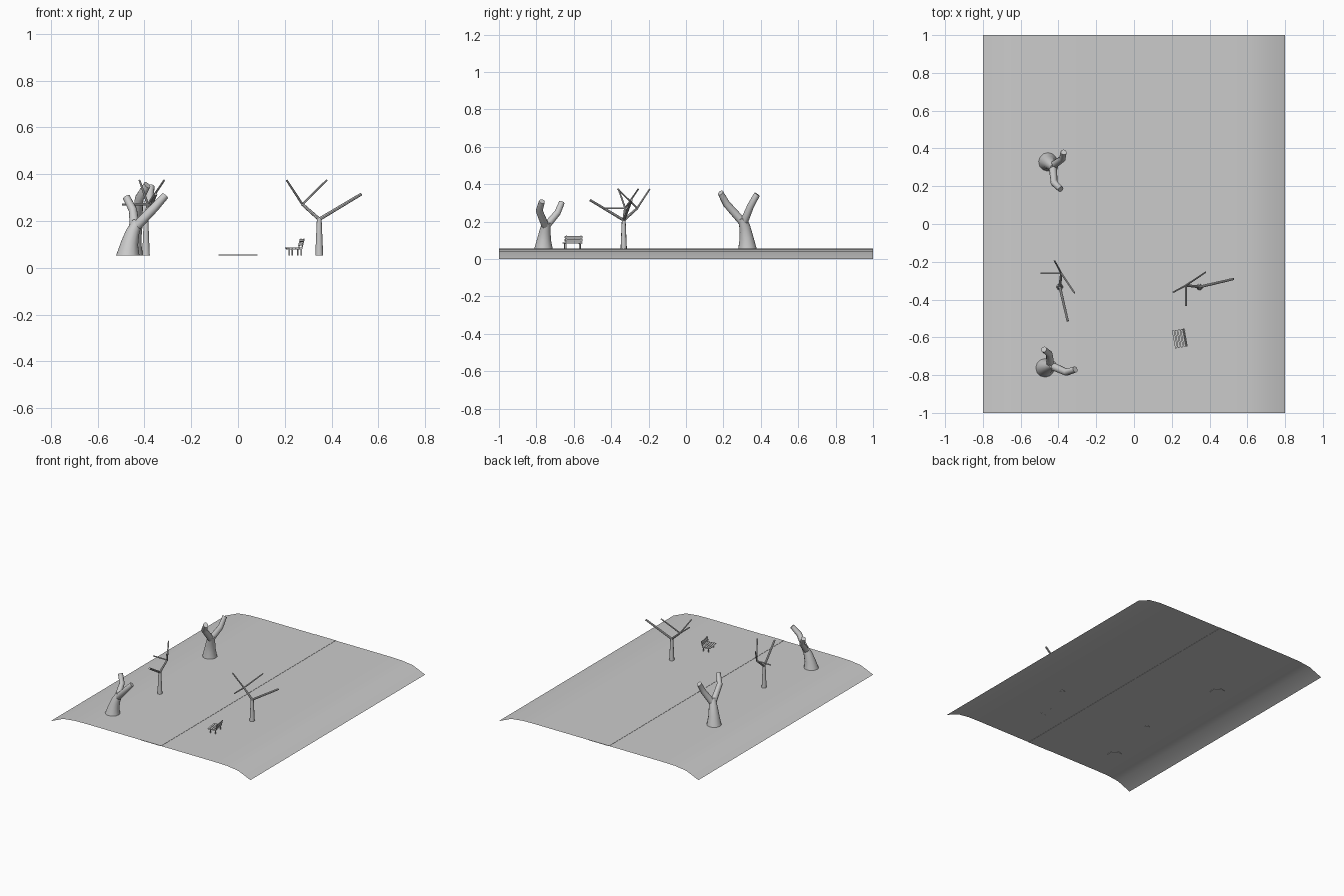
import bpy, bmesh, math
from mathutils import Vector, Matrix

if "Cube" in bpy.data.objects:
    bpy.data.objects.remove(bpy.data.objects["Cube"])

GROUND = 0.055


def make_object(name, bm, smooth=False):
    bmesh.ops.recalc_face_normals(bm, faces=bm.faces)
    mesh = bpy.data.meshes.new(name)
    bm.to_mesh(mesh)
    bm.free()
    ob = bpy.data.objects.new(name, mesh)
    bpy.context.collection.objects.link(ob)
    if smooth:
        bpy.ops.object.select_all(action='DESELECT')
        ob.select_set(True)
        bpy.context.view_layer.objects.active = ob
        bpy.ops.object.shade_smooth_by_angle(angle=math.radians(40))
    return ob


def add_tube(bm, path, radii, sides, upright_start=False):
    """Tapered capped tube through the path points."""
    pts = [Vector(p) for p in path]
    rings = []
    for i, (p, r) in enumerate(zip(pts, radii)):
        before = (p - pts[i - 1]).normalized() if i else Vector()
        after = (pts[i + 1] - p).normalized() if i < len(pts) - 1 else Vector()
        t = (before + after).normalized()
        if upright_start and i == 0:
            t = Vector((0, 0, 1))
        # swing the ring from vertical to the path direction
        q = Vector((0, 0, 1)).rotation_difference(t)
        ring = []
        for k in range(sides):
            a = 2 * math.pi * k / sides
            ring.append(bm.verts.new(p + q @ Vector((r * math.cos(a), r * math.sin(a), 0))))
        rings.append(ring)
    for a, b in zip(rings, rings[1:]):
        for k in range(sides):
            j = (k + 1) % sides
            bm.faces.new((a[k], a[j], b[j], b[k]))
    bm.faces.new(rings[0][::-1])
    bm.faces.new(rings[-1])


def add_box(bm, center, size, tilt=0):
    m = (Matrix.Translation(center) @ Matrix.Rotation(tilt, 4, 'Y')
         @ Matrix.Diagonal((*size, 1)))
    bmesh.ops.create_cube(bm, size=1, matrix=m)


def thick_tree(name, x, y, angle, height):
    bm = bmesh.new()
    # flared leaning trunk
    add_tube(bm, [(0, 0, -0.003), (0.008, 0.003, 0.05), (0.022, 0.009, 0.1), (0.042, 0.016, 0.142)],
             [0.05, 0.037, 0.029, 0.022], 12, True)
    # two bent limbs
    add_tube(bm, [(0.03, 0.013, 0.115), (0.115, -0.023, 0.203), (0.16, -0.008, 0.253)],
             [0.021, 0.019, 0.016], 10)
    add_tube(bm, [(0.03, 0.01, 0.115), (0.022, 0.075, 0.192), (-0.006, 0.098, 0.247)],
             [0.021, 0.018, 0.016], 10)
    ob = make_object(name, bm, True)
    ob.location = (x, y, GROUND)
    ob.rotation_euler.z = math.radians(angle)
    ob.scale.z = height


def thin_tree(name, x, y, angle):
    bm = bmesh.new()
    joint, fork = (0, 0, 0.152), (-0.072, 0.008, 0.216)
    # trunk
    add_tube(bm, [(0, 0, -0.003), (0, 0, 0.155)], [0.017, 0.01], 10)
    # long limb, short limb and its three twigs
    for start, end, r in [(joint, (0.18, 0.042, 0.26), 0.0075),
                          (joint, fork, 0.0075),
                          (fork, (-0.139, -0.028, 0.319), 0.005),
                          (fork, (0.032, 0.078, 0.319), 0.005),
                          (fork, (-0.072, -0.102, 0.216), 0.005)]:
        add_tube(bm, [start, end], [r, r * 0.85], 8)
    ob = make_object(name, bm, True)
    ob.location = (x, y, GROUND)
    ob.rotation_euler.z = math.radians(angle)


# ground sheet with both long sides curving down
half = [(0.8, 0), (0.7, 0.042), (0.61, 0.053), (0.5, 0.055)]
profile = [(-x, z) for x, z in half] + half[::-1]
bm = bmesh.new()
front = [bm.verts.new((x, -1, z)) for x, z in profile]
back = [bm.verts.new((x, 1, z)) for x, z in profile]
for i in range(len(profile) - 1):
    bm.faces.new((front[i], front[i + 1], back[i + 1], back[i]))
make_object("ground", bm, True)

# thin path down the middle
bm = bmesh.new()
add_box(bm, (0, 0, GROUND), (0.168, 2, 0.003))
make_object("path", bm)

# trees
thick_tree("thick_tree_front", -0.471, -0.762, 0, 1.0)
thick_tree("thick_tree_back", -0.456, 0.329, -62, 1.18)
thin_tree("thin_tree_right", 0.347, -0.333, 0)
thin_tree("thin_tree_left", -0.393, -0.333, -90)

# bench
bm = bmesh.new()
for x in (-0.018, 0.02):
    for y in (-0.04, 0.04):
        add_box(bm, (x, y, 0.013), (0.005, 0.005, 0.03))
for y in (-0.04, 0.04):
    add_box(bm, (-0.003, y, 0.026), (0.054, 0.005, 0.004))
    add_box(bm, (0.028, y, 0.047), (0.004, 0.005, 0.046), 0.25)
for i in range(4):
    add_box(bm, (-0.028 + i * 0.0155, 0, 0.03), (0.012, 0.096, 0.004))
for x, z in ((0.026, 0.046), (0.030, 0.062)):
    add_box(bm, (x, 0, z), (0.004, 0.096, 0.012), 0.25)
bench = make_object("bench", bm)
bench.location = (0.243, -0.606, GROUND)
bench.rotation_euler.z = math.radians(10)
